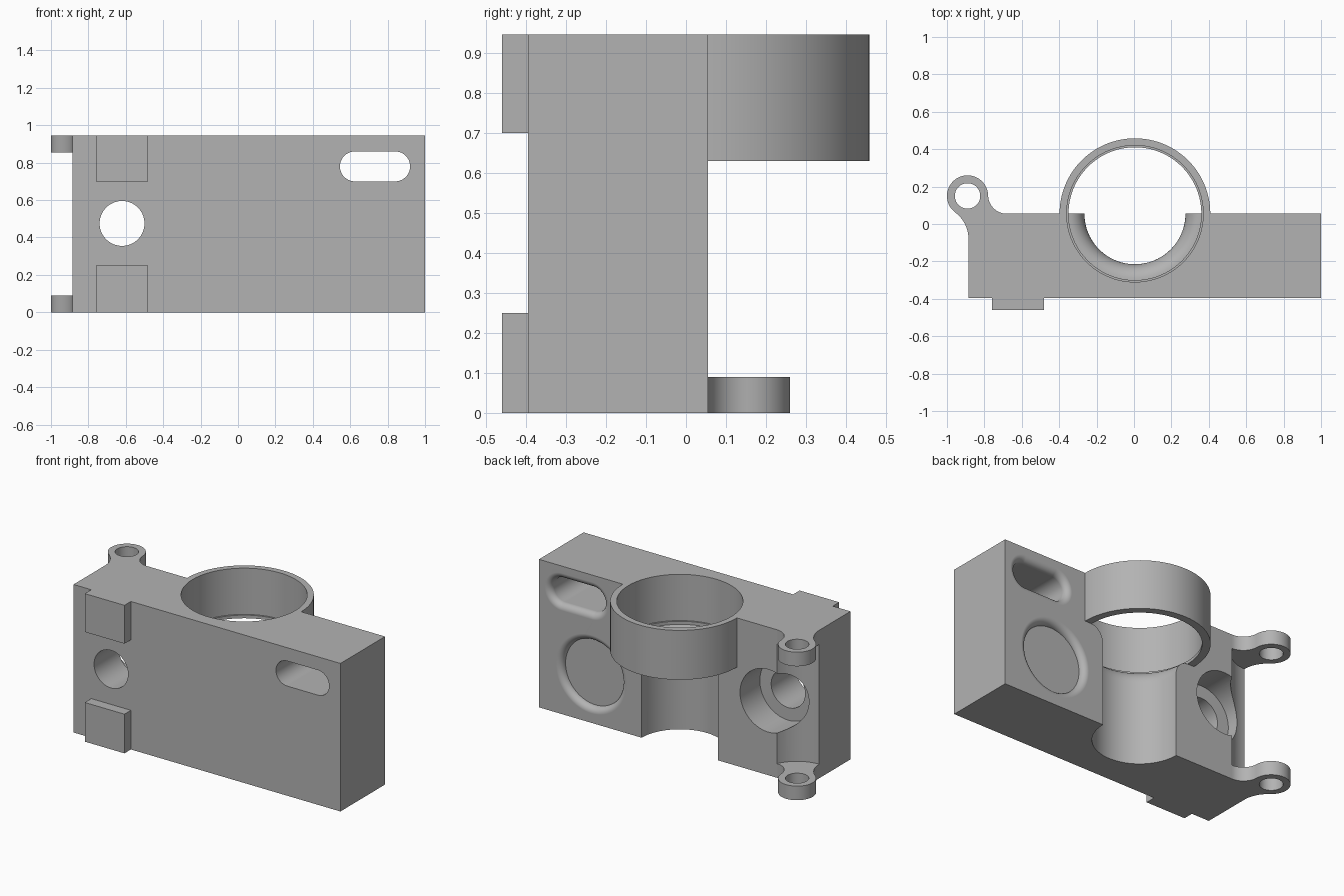
import bpy, bmesh
from math import sin, cos, pi, atan2, copysign

if "Cube" in bpy.data.objects:
    bpy.data.objects.remove(bpy.data.objects["Cube"])

GREY = (0.45, 0.45, 0.45, 1)
metal = bpy.data.materials.new("plain grey")
metal.use_nodes = True
metal.diffuse_color = GREY
metal.node_tree.nodes["Principled BSDF"].inputs["Base Color"].default_value = GREY

LEFT, RIGHT, FRONT, BACK, TOP = -0.885, 1.0, -0.395, 0.055, 0.945


def make(name, bm):
    bmesh.ops.recalc_face_normals(bm, faces=bm.faces)
    mesh = bpy.data.meshes.new(name)
    bm.to_mesh(mesh)
    bm.free()
    mesh.materials.append(metal)
    obj = bpy.data.objects.new(name, mesh)
    bpy.context.collection.objects.link(obj)
    return obj


def box(name, x0, x1, y0, y1, z0, z1):
    return prism(name, [(x0, y0), (x1, y0), (x1, y1), (x0, y1)], z0, z1)


def prism(name, outline, z0, z1):
    bm = bmesh.new()
    face = bm.faces.new([bm.verts.new((x, y, z0)) for x, y in outline])
    new = bmesh.ops.extrude_face_region(bm, geom=[face])["geom"]
    verts = [v for v in new if isinstance(v, bmesh.types.BMVert)]
    bmesh.ops.translate(bm, verts=verts, vec=(0, 0, z1 - z0))
    return make(name, bm)


def plug(name, centre, profile, axis="Z", half=0, n=96):
    """Round or slot-shaped solid from (radius, distance along axis) pairs."""
    bm = bmesh.new()
    rings = []
    for r, d in profile:
        ring = []
        for i in range(n):
            a = 2 * pi * (i + 0.5) / n
            u = centre[0] + r * cos(a) + copysign(half, cos(a))
            v = centre[1] + r * sin(a)
            ring.append(bm.verts.new((u, v, d) if axis == "Z" else (u, d, v)))
        rings.append(ring)
    for a, b in zip(rings, rings[1:]):
        for i in range(n):
            j = (i + 1) % n
            bm.faces.new((a[i], a[j], b[j], b[i]))
    bm.faces.new(rings[0])
    bm.faces.new(rings[-1])
    return make(name, bm)


def flare(r, grow, start, rise, steps=10):
    """Rounded rim that opens from radius r to r + grow."""
    ts = [pi / 2 * i / steps for i in range(steps + 1)]
    return [(r + grow * (1 - cos(t)), start + rise * sin(t)) for t in ts]


def cut(obj, cutters):
    for c in cutters:
        c.hide_render = True
        mod = obj.modifiers.new(c.name, "BOOLEAN")
        mod.operation, mod.solver, mod.object = "DIFFERENCE", "EXACT", c
    bpy.context.view_layer.update()
    deps = bpy.context.evaluated_depsgraph_get()
    mesh = bpy.data.meshes.new_from_object(obj.evaluated_get(deps))
    obj.modifiers.clear()
    obj.data = mesh
    for c in cutters:
        bpy.data.objects.remove(c)


def arc(cx, cy, r, a0, a1, n=20):
    return [(cx + r * cos(a0 + (a1 - a0) * i / n),
             cy + r * sin(a0 + (a1 - a0) * i / n)) for i in range(n + 1)]


# Main block with its bore, slot, recess, stepped hole and hinge clearance
body = box("main_block", LEFT, RIGHT, FRONT, BACK, 0, TOP)
MID = (0.005, BACK)
HINGE = (-0.89, 0.15)
RIM = 0.04
cut(body, [
    plug("bore", MID, [(0.27, -0.1)] + flare(0.27, 0.085, 0.53, 0.1)
         + [(0.355, 0.65), (0.365, 0.65), (0.365, 1.1)], n=128),
    plug("slot", (0.7325, 0.78), [(0.08, -0.6)]
         + flare(0.08, RIM, BACK - RIM, RIM) + [(0.12, 0.2)], "Y", half=0.1075),
    plug("recess", (0.63, 0.31),
         flare(0.21, RIM, BACK - RIM, RIM) + [(0.25, 0.2)], "Y"),
    plug("stepped_hole", (-0.62, 0.475),
         [(0.12, -0.6), (0.12, -0.145), (0.2, -0.145), (0.2, 0.3)], "Y"),
    plug("clearance", HINGE, [(0.23, 0.09), (0.23, 0.855)]),
])

# Half collar at the back of the bore
bm = bmesh.new()
section = [(0.403, 0.63), (0.403, TOP), (0.365, TOP),
           (0.365, 0.65), (0.355, 0.65), (0.355, 0.63)]
start = bm.faces.new([bm.verts.new((MID[0] + r, MID[1], z)) for r, z in section])
bmesh.ops.spin(bm, geom=[start] + start.edges[:] + start.verts[:], cent=(*MID, 0),
               axis=(0, 0, 1), angle=pi, steps=64, use_duplicate=False)
collar = make("half_collar", bm)

# Hinge ears: round eye blended into the block on both sides
hx, hy = HINGE
EYE, F, G = 0.11, 0.177, 0.1
side = (LEFT - F, -0.08)
rear = (-0.68, BACK + G)
to_side = atan2(side[1] - hy, side[0] - hx)
to_rear = atan2(rear[1] - hy, rear[0] - hx)
outline = (arc(*side, F, 0, to_side + pi)
           + arc(hx, hy, EYE, to_side + 2 * pi, to_rear, 40)[1:]
           + arc(*rear, G, to_rear + pi, 1.5 * pi)[1:] + [(LEFT, BACK)])
ears = []
for name, z0, z1 in (("lower_ear", 0, 0.09), ("upper_ear", 0.855, TOP)):
    ear = prism(name, outline, z0, z1)
    cut(ear, [plug("pin_hole", HINGE, [(0.068, z0 - 0.1), (0.068, z1 + 0.1)], n=48)])
    ears.append(ear)

# Front pads
for name, z0, z1 in (("lower_pad", 0, 0.25), ("upper_pad", 0.7, TOP)):
    box(name, -0.76, -0.48, -0.46, FRONT, z0, z1)

# Smooth curved surfaces, keep flat faces flat
for obj in [body, collar] + ears:
    bpy.ops.object.select_all(action="DESELECT")
    obj.select_set(True)
    bpy.context.view_layer.objects.active = obj
    bpy.ops.object.shade_smooth_by_angle(angle=pi / 6)
    mod = obj.modifiers.new("even_shading", "WEIGHTED_NORMAL")
    mod.keep_sharp = True
